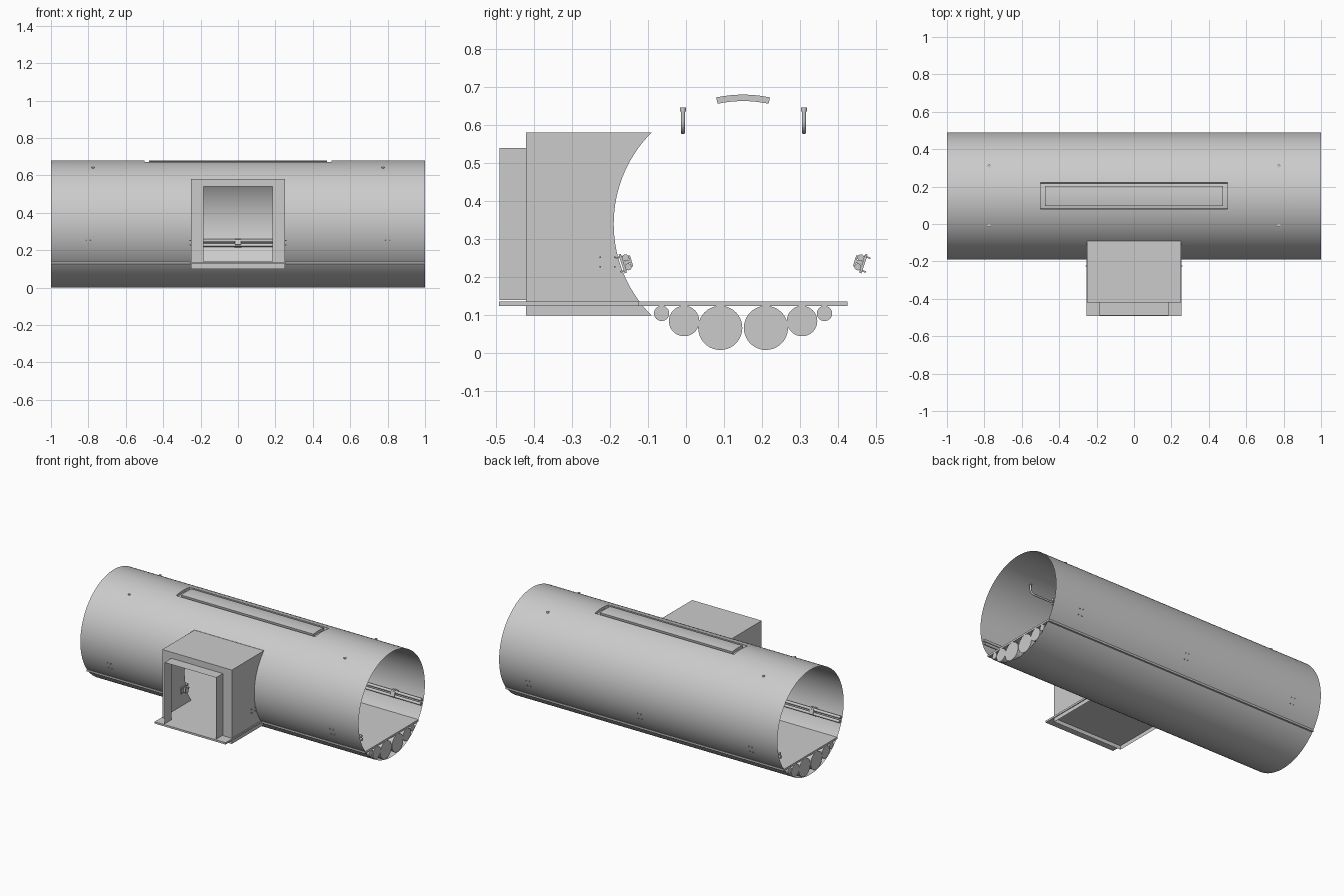
import bpy, bmesh, math
from mathutils import Matrix, Vector

if "Cube" in bpy.data.objects:
    bpy.data.objects.remove(bpy.data.objects["Cube"])

CY, CZ, R = 0.15, 0.34, 0.34      # tube axis and radius


def polar(x, deg, r=R):
    """Point around the tube axis, 0 deg = top, positive = back."""
    t = math.radians(deg)
    return Vector((x, CY + r * math.sin(t), CZ + r * math.cos(t)))


def finish(name, bm, smooth=True, weld=True):
    if weld:
        bmesh.ops.remove_doubles(bm, verts=bm.verts, dist=1e-5)
    bmesh.ops.recalc_face_normals(bm, faces=bm.faces)
    me = bpy.data.meshes.new(name)
    bm.to_mesh(me)
    bm.free()
    ob = bpy.data.objects.new(name, me)
    bpy.context.collection.objects.link(ob)
    if smooth:
        bpy.ops.object.select_all(action='DESELECT')
        ob.select_set(True)
        bpy.context.view_layer.objects.active = ob
        bpy.ops.object.shade_smooth_by_angle(angle=math.radians(30))
    return ob


def quad(bm, *pts):
    bm.faces.new([bm.verts.new(p) for p in pts])


def patch(bm, x0, x1, a0, a1, r=R, step=3):
    """Curved sheet concentric with the tube."""
    for a in range(a0, a1, step):
        quad(bm, polar(x0, a, r), polar(x1, a, r), polar(x1, a + step, r), polar(x0, a + step, r))


def box(bm, lo, hi):
    lo, hi = Vector(lo), Vector(hi)
    m = Matrix.Translation((lo + hi) / 2) @ Matrix.Diagonal((*(hi - lo), 1))
    bmesh.ops.create_cube(bm, size=1, matrix=m)


def rod(bm, p, q, r, seg=16):
    p, q = Vector(p), Vector(q)
    d = q - p
    m = Matrix.Translation((p + q) / 2) @ d.to_track_quat('Z', 'Y').to_matrix().to_4x4()
    bmesh.ops.create_cone(bm, cap_ends=True, segments=seg, radius1=r, radius2=r,
                          depth=d.length, matrix=m)


# Tube shell with openings for the skylight and the entrance
bm = bmesh.new()
xs = (-1, -0.5, -0.25, 0.25, 0.5, 1)
for x0, x1 in zip(xs, xs[1:]):
    middle = abs(x0 + x1) < 0.01
    inner = x0 >= -0.5 and x1 <= 0.5
    patch(bm, x0, x1, 12, 225)
    if not middle:
        patch(bm, x0, x1, -135, -45)
    patch(bm, x0, x1, -45, -12)
    if not inner:
        patch(bm, x0, x1, -12, 12)
finish("tube_shell", bm)


def curved_block(bm, hx, a, r0, r1, top=True, bottom=True):
    """Curved slab side walls with optional top and bottom sheets."""
    for r, use in ((r0, bottom), (r1, top)):
        if use:
            patch(bm, -hx, hx, -a, a, r)
    for s in (-1, 1):
        quad(bm, polar(-hx, s * a, r0), polar(hx, s * a, r0), polar(hx, s * a, r1), polar(-hx, s * a, r1))
        for t in range(-a, a, 3):
            quad(bm, polar(s * hx, t, r0), polar(s * hx, t + 3, r0),
                 polar(s * hx, t + 3, r1), polar(s * hx, t, r1))


# Skylight: recessed tray and raised centre panel
bm = bmesh.new()
curved_block(bm, 0.5, 12, 0.323, R, top=False)
finish("skylight_tray", bm)
bm = bmesh.new()
curved_block(bm, 0.475, 9, 0.323, R, bottom=False)
finish("skylight_panel", bm)

# Floor inside the tube and entrance floor
bm = bmesh.new()
box(bm, (-1, -0.125, 0.125), (1, 0.425, 0.137))
box(bm, (-0.255, -0.492, 0.125), (0.255, -0.125, 0.137))
finish("floor", bm, False, False)

# Service pipes beneath the floor
bm = bmesh.new()
for dy, r in ((0.06, 0.058), (0.155, 0.04), (0.214, 0.02)):
    for s in (-1, 1):
        z = 0.125 - r
        rod(bm, (-1, CY + s * dy, z), (1, CY + s * dy, z), r, 40)
finish("service_pipes", bm, True, False)

# Entrance box: side walls cut to the tube curve, roof, front with doorway
bm = bmesh.new()
yf, z0, z1, hx = -0.42, 0.10, 0.58, 0.25
yt = polar(0, -45).y
for s in (-1, 1):
    x = s * hx
    quad(bm, (x, yf, z0), (x, yf, z1), *[polar(x, a) for a in range(-45, -136, -3)])
quad(bm, (-hx, yf, z1), (hx, yf, z1), (hx, yt, z1), (-hx, yt, z1))
outer = [(-hx, z0), (hx, z0), (hx, z1), (-hx, z1)]
door = [(-0.185, 0.14), (0.185, 0.14), (0.185, 0.54), (-0.185, 0.54)]
for i in range(4):
    (a, b), (c, d) = outer[i], outer[(i + 1) % 4]
    (e, f), (g, h) = door[i], door[(i + 1) % 4]
    quad(bm, (a, yf, b), (c, yf, d), (g, yf, h), (e, yf, f))
finish("entrance_box", bm, False)

# Door frame sleeve
bm = bmesh.new()
for i in range(4):
    (e, f), (g, h) = door[i], door[(i + 1) % 4]
    quad(bm, (e, -0.49, f), (g, -0.49, h), (g, yf, h), (e, yf, f))
finish("door_frame", bm, False)

# Paired side rails, interrupted at the entrance
bm = bmesh.new()
for a in (106, 110.5):
    rod(bm, polar(-1, a, 0.322), polar(1, a, 0.322), 0.009)
    for s in (-1, 1):
        rod(bm, polar(s * 0.25, -a, 0.322), polar(s, -a, 0.322), 0.009)
finish("side_rails", bm, True, False)


# Rail brackets: wall plate, front clamp and bolts reaching through the wall
def bracket(bm, m):
    def part(cx, cy, cz, sx, sy, sz):
        bmesh.ops.create_cube(bm, size=1, matrix=m @ Matrix.Translation((cx, cy, cz))
                              @ Matrix.Diagonal((sx, sy, sz, 1)))
    part(0, 0, 0.011, 0.04, 0.052, 0.006)
    part(0, 0, -0.011, 0.03, 0.03, 0.005)
    part(0, 0, 0, 0.03, 0.008, 0.022)
    for x in (-0.012, 0.012):
        for y in (-0.019, 0.019):
            part(x, y, 0.015, 0.004, 0.004, 0.018)


bm = bmesh.new()
for x, s in ((-0.8, -1), (0.8, -1), (-0.8, 1), (0, 1), (0.8, 1)):
    a = s * 108.2
    m = Matrix.Translation(polar(x, a, 0.322)) @ Matrix.Rotation(-math.radians(a), 4, 'X')
    bracket(bm, m)
for s in (-1, 1):
    m = Matrix.Translation((s * 0.235, -0.206, 0.24)) @ Matrix.Rotation(s * math.pi / 2, 4, 'Y')
    bracket(bm, m)
finish("rail_brackets", bm, False, False)

# Ceiling handrails with bent ends and flared mounts
for n, y in (("front", -0.008), ("rear", 0.31)):
    pts = [(-0.775, y, 0.643)]
    for s, angles in ((-1, range(0, 91, 15)), (1, range(90, -1, -15))):
        for a in angles:
            t = math.radians(a)
            pts.append((s * (0.745 + 0.03 * math.cos(t)), y, 0.612 - 0.03 * math.sin(t)))
    pts.append((0.775, y, 0.643))
    cu = bpy.data.curves.new(n + "_ceiling_handrail", 'CURVE')
    cu.dimensions = '3D'
    cu.bevel_depth = 0.006
    cu.bevel_resolution = 3
    cu.use_fill_caps = True
    sp = cu.splines.new('POLY')
    sp.points.add(len(pts) - 1)
    for p, co in zip(sp.points, pts):
        p.co = (*co, 1)
    bpy.context.collection.objects.link(bpy.data.objects.new(cu.name, cu))

bm = bmesh.new()
for y in (-0.008, 0.31):
    for x in (-0.775, 0.775):
        rod(bm, (x, y, 0.635), (x, y, 0.646), 0.008)
finish("handrail_mounts", bm, True, False)
